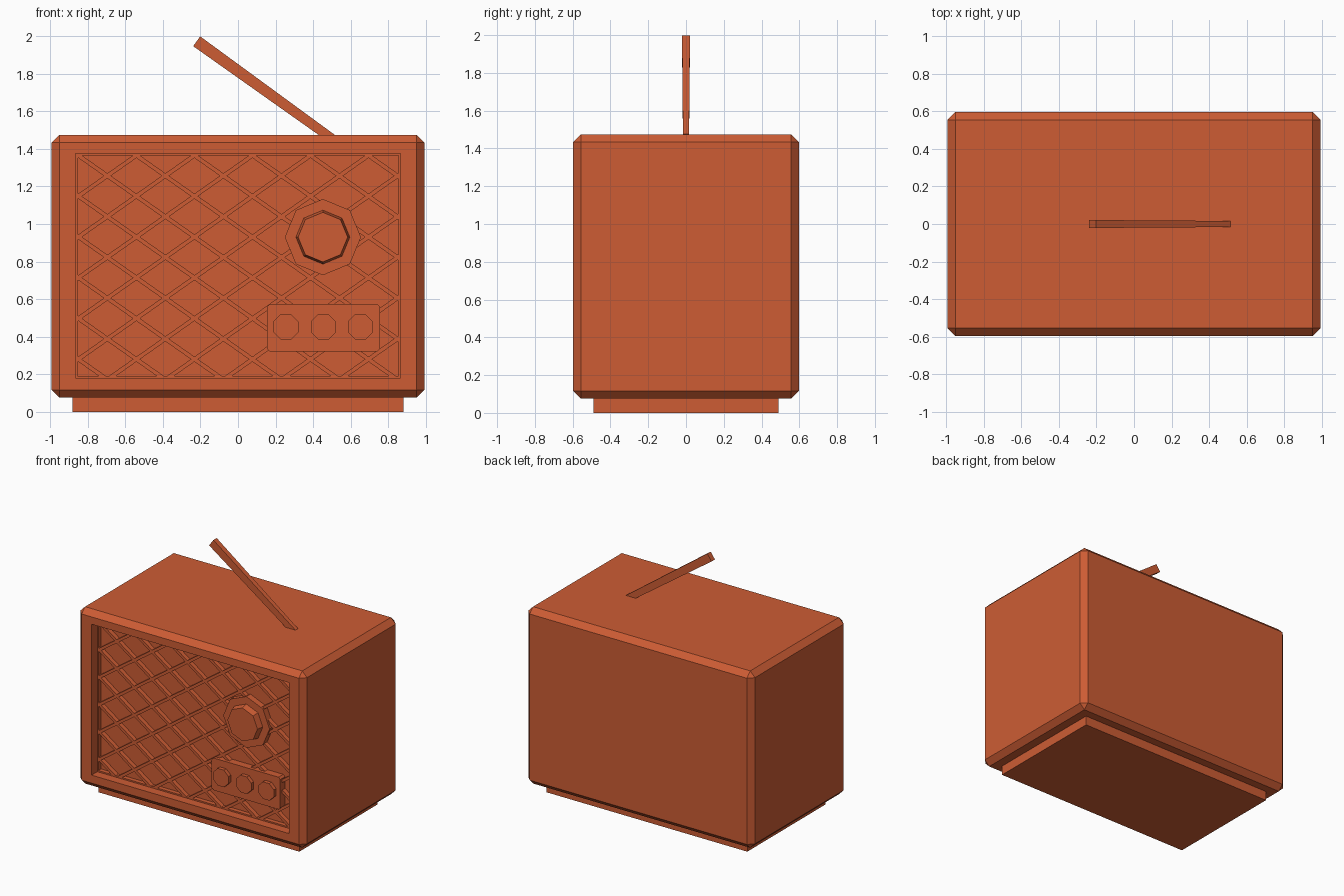
import bpy, bmesh, math
from mathutils import Matrix, Vector

if "Cube" in bpy.data.objects:
    bpy.data.objects.remove(bpy.data.objects["Cube"])

paint = bpy.data.materials.new("burnt orange")
paint.diffuse_color = (0.61, 0.108, 0.034, 1)
paint.use_nodes = True
paint.node_tree.nodes["Principled BSDF"].inputs["Base Color"].default_value = paint.diffuse_color


def finish(name, bm):
    bmesh.ops.recalc_face_normals(bm, faces=bm.faces)
    me = bpy.data.meshes.new(name)
    bm.to_mesh(me)
    bm.free()
    me.materials.append(paint)
    ob = bpy.data.objects.new(name, me)
    bpy.context.collection.objects.link(ob)
    return ob


def add_box(bm, lo, hi, rot=None):
    lo, hi = Vector(lo), Vector(hi)
    m = Matrix.Translation((lo + hi) / 2)
    if rot:
        m = m @ rot
    return bmesh.ops.create_cube(bm, size=1, matrix=m @ Matrix.Diagonal((*(hi - lo), 1)))["verts"]


def knob(name, x, z, r_back, r_front, y_back, y_front, turn=0.0):
    # Eight-sided disc with its axis along y, wide end at the back
    bm = bmesh.new()
    m = (Matrix.Translation((x, (y_back + y_front) / 2, z))
         @ Matrix.Rotation(math.pi / 2, 4, 'X') @ Matrix.Rotation(turn, 4, 'Z'))
    bmesh.ops.create_cone(bm, cap_ends=True, segments=8, radius1=r_back, radius2=r_front,
                          depth=y_back - y_front, matrix=m)
    return finish(name, bm)


# Cabinet: chamfered box with a recessed front
W, Z0, Z1 = 0.865, 0.18, 1.375
PANEL = -0.49
bm = bmesh.new()
add_box(bm, (-0.993, -0.597, 0.075), (0.993, 0.597, 1.475))
bmesh.ops.bevel(bm, geom=bm.edges[:], offset=0.042, segments=1, affect='EDGES')
bm.normal_update()
front = min(bm.faces, key=lambda f: f.calc_center_median().y)
bmesh.ops.inset_region(bm, faces=[front], thickness=0.05)
for v in front.verts:
    v.co.x = math.copysign(W, v.co.x)
    v.co.z = Z1 if v.co.z > 0.7 else Z0
ext = bmesh.ops.extrude_face_region(bm, geom=[front])
for g in ext["geom"]:
    if isinstance(g, bmesh.types.BMVert):
        g.co.y = PANEL
if front.is_valid:
    bmesh.ops.delete(bm, geom=[front], context='FACES_ONLY')
finish("cabinet", bm)

# Plinth under the cabinet
bm = bmesh.new()
add_box(bm, (-0.88, -0.49, 0), (0.88, 0.49, 0.09))
finish("plinth", bm)

# Diamond grille: two families of slanted bars clipped to the recess, plus a thin rim
DX, DZ, BAR, FRONT = 0.309, 0.217, 0.022, -0.525
bm = bmesh.new()
for s in (1, -1):
    for i in range(-6, 13):
        x0 = -0.85 + i * DX
        # x range where z = 1.365 + s * (x - x0) * DZ / DX stays inside the recess
        xa, xb = sorted(x0 + s * (z - 1.365) * DX / DZ for z in (Z0, Z1))
        xa, xb = max(xa, -W), min(xb, W)
        if xb - xa < 0.02:
            continue
        xm = (xa + xb) / 2
        zm = 1.365 + s * (xm - x0) * DZ / DX
        half = (xb - xa) / 2 * math.hypot(1, DZ / DX) + 0.01
        rot = Matrix.Rotation(-s * math.atan2(DZ, DX), 4, 'Y')
        add_box(bm, (xm - half, FRONT, zm - BAR / 2),
                (xm + half, PANEL + 0.01, zm + BAR / 2), rot)
for s in (1, -1):
    add_box(bm, (s * 0.863 - 0.008, FRONT, Z0 - 0.01), (s * 0.863 + 0.008, PANEL + 0.01, Z1 + 0.01))
for z in (Z0, Z1):
    add_box(bm, (-W, FRONT, z - 0.011), (W, PANEL + 0.01, z + 0.011))
finish("grille", bm)

# Tuning dial
knob("dial_plate", 0.452, 0.93, 0.203, 0.203, PANEL + 0.01, -0.54)
knob("dial_knob", 0.452, 0.93, 0.146, 0.132, -0.53, -0.59)

# Control plate with clipped corners and three buttons
bm = bmesh.new()
add_box(bm, (0.155, -0.55, 0.32), (0.755, PANEL + 0.01, 0.575))
corners = [e for e in bm.edges if abs(e.verts[0].co.y - e.verts[1].co.y) > 0.01]
bmesh.ops.bevel(bm, geom=corners, offset=0.015, segments=1, affect='EDGES')
finish("control_plate", bm)
for n, x in enumerate((0.255, 0.455, 0.652)):
    knob(f"button_{n + 1}", x, 0.452, 0.073, 0.073, -0.54, -0.58, math.pi / 8)

# Slanted aerial, slightly thicker at its free end
bm = bmesh.new()
start, end = Vector((0.50, 0, 1.455)), Vector((-0.22, 0, 1.973))
d = end - start
rot = Matrix.Rotation(-math.atan2(d.z, d.x), 4, 'Y')
verts = bmesh.ops.create_cube(bm, size=1)["verts"]
for v in verts:
    tip = v.co.x > 0
    p = Vector((0, v.co.y * (0.042 if tip else 0.032), v.co.z * (0.064 if tip else 0.05)))
    v.co = (end if tip else start) + rot @ p
finish("aerial", bm)
